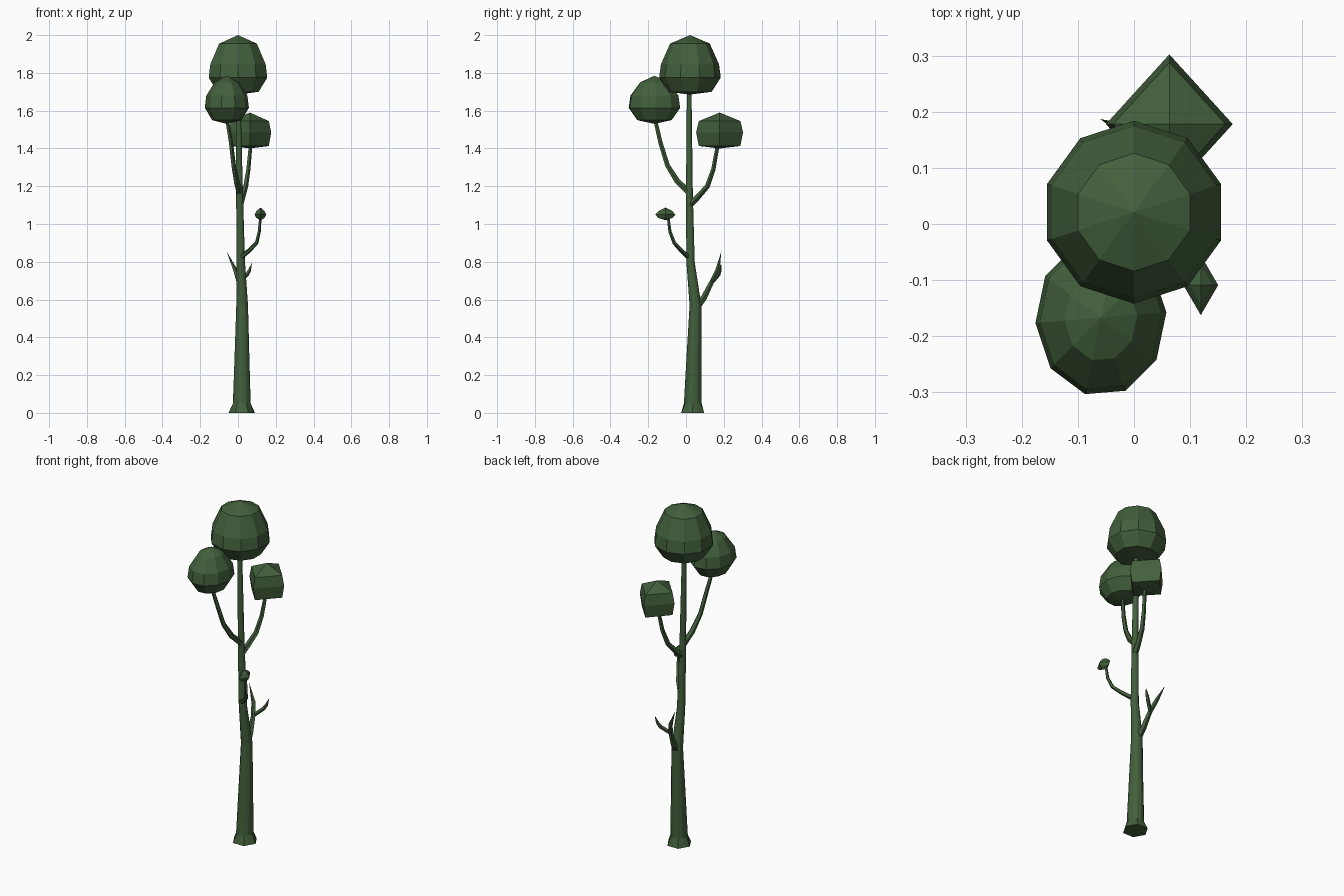
import bpy, bmesh, math
from mathutils import Vector

if "Cube" in bpy.data.objects:
    bpy.data.objects.remove(bpy.data.objects["Cube"])

green = bpy.data.materials.new("dark_green")
green.diffuse_color = (0.055, 0.115, 0.045, 1)
green.use_nodes = True
green.node_tree.nodes["Principled BSDF"].inputs["Base Color"].default_value = green.diffuse_color


def loft(name, rings, start=None, end=None):
    """Skin a list of vertex rings; ends close on a point or a flat cap."""
    bm = bmesh.new()
    loops = [[bm.verts.new(p) for p in ring] for ring in rings]
    n = len(loops[0])
    for a, b in zip(loops, loops[1:]):
        for i in range(n):
            j = (i + 1) % n
            bm.faces.new((a[i], a[j], b[j], b[i]))
    for loop, tip in ((loops[0], start), (loops[-1], end)):
        if tip is None:
            bm.faces.new(loop)
        else:
            v = bm.verts.new(tip)
            for i in range(n):
                bm.faces.new((loop[i], loop[(i + 1) % n], v))
    bmesh.ops.recalc_face_normals(bm, faces=bm.faces[:])
    mesh = bpy.data.meshes.new(name)
    bm.to_mesh(mesh)
    bm.free()
    mesh.materials.append(green)
    obj = bpy.data.objects.new(name, mesh)
    bpy.context.collection.objects.link(obj)


def branch(name, path, sides=5, pointed=False):
    """Tapered tube along (x, y, z, radius) points."""
    pts = [Vector(p[:3]) for p in path]
    last = len(pts) - 1
    rings = []
    for k, p in enumerate(path[:-1] if pointed else path):
        t = pts[min(k + 1, last)] - pts[max(k - 1, 0)]
        q = Vector((0, 0, 1)).rotation_difference(t.normalized())
        rings.append([pts[k] + q @ Vector((p[3] * math.cos(2 * math.pi * i / sides),
                                           p[3] * math.sin(2 * math.pi * i / sides), 0))
                      for i in range(sides)])
    loft(name, rings, end=pts[-1] if pointed else None)


def crown(name, x, y, bottom, top, profile, sides, stretch=(1, 1), turn=0):
    """Faceted leaf ball from (radius, z) rings between two poles."""
    rings = [[(x + r * stretch[0] * math.cos(a), y + r * stretch[1] * math.sin(a), z)
              for a in (math.radians(turn) + 2 * math.pi * i / sides for i in range(sides))]
             for r, z in profile]
    loft(name, rings, (x, y, bottom), (x, y, top))


# Trunk with a scalloped root flare
trunk = [(0.02, 0.036, 0.05, 0.047), (0.021, 0.042, 0.3, 0.039),
         (0.022, 0.05, 0.57, 0.031), (0.015, 0.024, 0.8, 0.022),
         (0.008, 0.018, 1.17, 0.018), (0.0, 0.017, 1.72, 0.012)]
rings = [[(0.02 + r * math.cos(a), 0.035 + r * math.sin(a), 0)
          for a, r in ((math.pi * i / 6, 0.07 if i % 2 == 0 else 0.06) for i in range(12))]]
for x, y, z, r in trunk:
    rings.append([(x + r * math.cos(math.pi * i / 6), y + r * math.sin(math.pi * i / 6), z)
                  for i in range(12)])
loft("trunk", rings)

# Branches carrying leaf balls
branch("front_branch", [(0.008, 0.018, 1.165, 0.018), (-0.008, -0.045, 1.225, 0.016),
                        (-0.024, -0.098, 1.31, 0.013), (-0.038, -0.135, 1.43, 0.012),
                        (-0.06, -0.165, 1.56, 0.01)])
branch("back_branch", [(0.01, 0.018, 1.10, 0.018), (0.022, 0.06, 1.14, 0.016),
                       (0.04, 0.113, 1.2, 0.014), (0.054, 0.145, 1.29, 0.012),
                       (0.067, 0.17, 1.43, 0.01)])
branch("side_branch", [(0.015, 0.015, 0.825, 0.014), (0.06, -0.025, 0.86, 0.012),
                       (0.098, -0.062, 0.9, 0.01), (0.112, -0.085, 0.96, 0.009),
                       (0.118, -0.095, 1.04, 0.007)])

# Bare forked branch
branch("bare_branch", [(0.022, 0.05, 0.55, 0.02), (0.015, 0.095, 0.61, 0.017),
                       (0.005, 0.135, 0.69, 0.013), (-0.015, 0.167, 0.755, 0.012),
                       (-0.06, 0.187, 0.855, 0)], pointed=True)
branch("bare_twig", [(0.005, 0.14, 0.695, 0.011), (0.048, 0.172, 0.733, 0.011),
                     (0.06, 0.18, 0.755, 0.009), (0.074, 0.186, 0.795, 0)], pointed=True)

# Leaf balls
crown("top_crown", 0, 0.021, 1.685, 2.0,
      [(0.115, 1.70), (0.163, 1.775), (0.154, 1.845), (0.105, 1.955)], 10, turn=90)
crown("front_crown", -0.059, -0.167, 1.53, 1.785,
      [(0.078, 1.55), (0.117, 1.615), (0.109, 1.68), (0.065, 1.75)], 10, (1, 1.2), 4)
crown("back_crown", 0.063, 0.178, 1.40, 1.59,
      [(0.1, 1.413), (0.113, 1.485), (0.1, 1.545)], 4, (1, 1.1))
crown("small_crown", 0.119, -0.109, 1.02, 1.087,
      [(0.022, 1.032), (0.031, 1.05), (0.02, 1.07)], 4, (1, 1.72))
